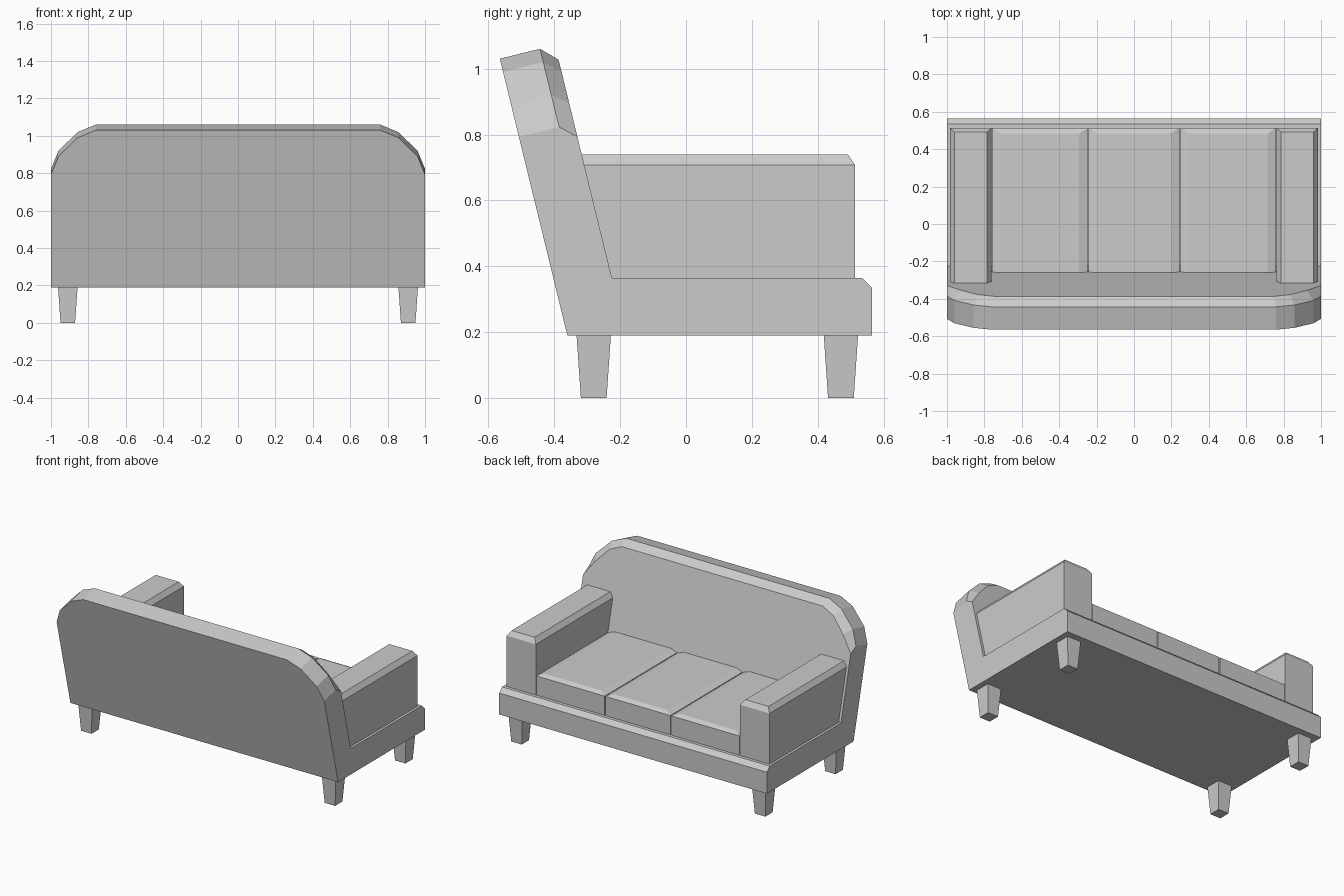
import bpy
from mathutils import Vector

if "Cube" in bpy.data.objects:
    bpy.data.objects.remove(bpy.data.objects["Cube"])

Z0, SEAT = 0.19, 0.365          # underside and top of the base
LEAN = 0.244                    # backward lean of the back rest


def back_y(z):
    return -0.36 - LEAN * (z - Z0)


def front_y(z):
    return -0.225 - LEAN * (z - SEAT)


def loft(name, rings):
    """Skin equal-length closed rings and cap both ends."""
    n = len(rings[0])
    verts = [p for r in rings for p in r]
    faces = [tuple(range(n))[::-1], tuple(range(len(verts) - n, len(verts)))]
    for k in range(len(rings) - 1):
        for i in range(n):
            j = (i + 1) % n
            faces.append((k * n + i, k * n + j, (k + 1) * n + j, (k + 1) * n + i))
    mesh = bpy.data.meshes.new(name)
    mesh.from_pydata(verts, [], faces)
    mesh.validate()
    obj = bpy.data.objects.new(name, mesh)
    bpy.context.collection.objects.link(obj)
    # consistent outward normals
    import bmesh
    bm = bmesh.new()
    bm.from_mesh(mesh)
    bmesh.ops.recalc_face_normals(bm, faces=bm.faces)
    bm.to_mesh(mesh)
    bm.free()
    return obj


def rect(x0, x1, y0, y1, z):
    return [(x0, y0, z), (x1, y0, z), (x1, y1, z), (x0, y1, z)]


def padded(name, x0, x1, y1, top, dx, dy, dz):
    """Block on the base, meeting the leaning back, with chamfered top."""
    low = top - dz
    loft(name, [rect(x0, x1, front_y(SEAT), y1, SEAT),
                rect(x0, x1, front_y(low), y1, low),
                rect(x0 + dx, x1 - dx, front_y(top), y1 - dy, top)])


# Base with chamfered front edge
profile = [(front_y(Z0), Z0), (0.565, Z0), (0.565, 0.335), (0.535, SEAT),
           (front_y(SEAT), SEAT)]
loft("base", [[(x, y, z) for y, z in profile] for x in (-1, 1)])

# Back rest: rounded outline, leaning, chamfered on the seat side
outer = [(1.0, 0.793), (0.96, 0.89), (0.857, 0.99), (0.76, 1.03)]
inner = [(1.0, 0.793), (0.925, 0.895), (0.835, 0.99), (0.75, 1.027)]


def arch(half):
    return half + [(-x, z) for x, z in reversed(half)]


rear = [(x, back_y(z), z) for x, z in arch(outer)]
ridge = [(x, y + 0.122, z + 0.03) for x, y, z in rear]
face = [(x, front_y(z), z) for x, z in arch(inner)]
feet = [[(-1, y, Z0), (1, y, Z0)]
        for y in (back_y(Z0), back_y(Z0) + 0.12, front_y(Z0))]
loft("back_rest", [rear + feet[0], ridge + feet[1], face + feet[2]])

# Arms and legs, mirrored left and right
for side, s in (("left", -1), ("right", 1)):
    a, b = sorted((s * 0.763, s * 0.983))
    padded(side + "_arm", a, b, 0.513, 0.74, 0.024, 0.022, 0.033)
    for end, y in (("rear", -0.28), ("front", 0.47)):
        x = s * 0.91
        loft(f"{side}_{end}_leg",
             [rect(x - r, x + r, y - r, y + r, z)
              for r, z in ((0.039, 0), (0.052, Z0))])

# Three seat cushions
for i, (x0, x1) in enumerate(((-0.758, -0.248), (-0.242, 0.242), (0.248, 0.758))):
    padded(f"seat_cushion_{i + 1}", x0, x1, 0.513, 0.51, 0.045, 0.03, 0.015)
